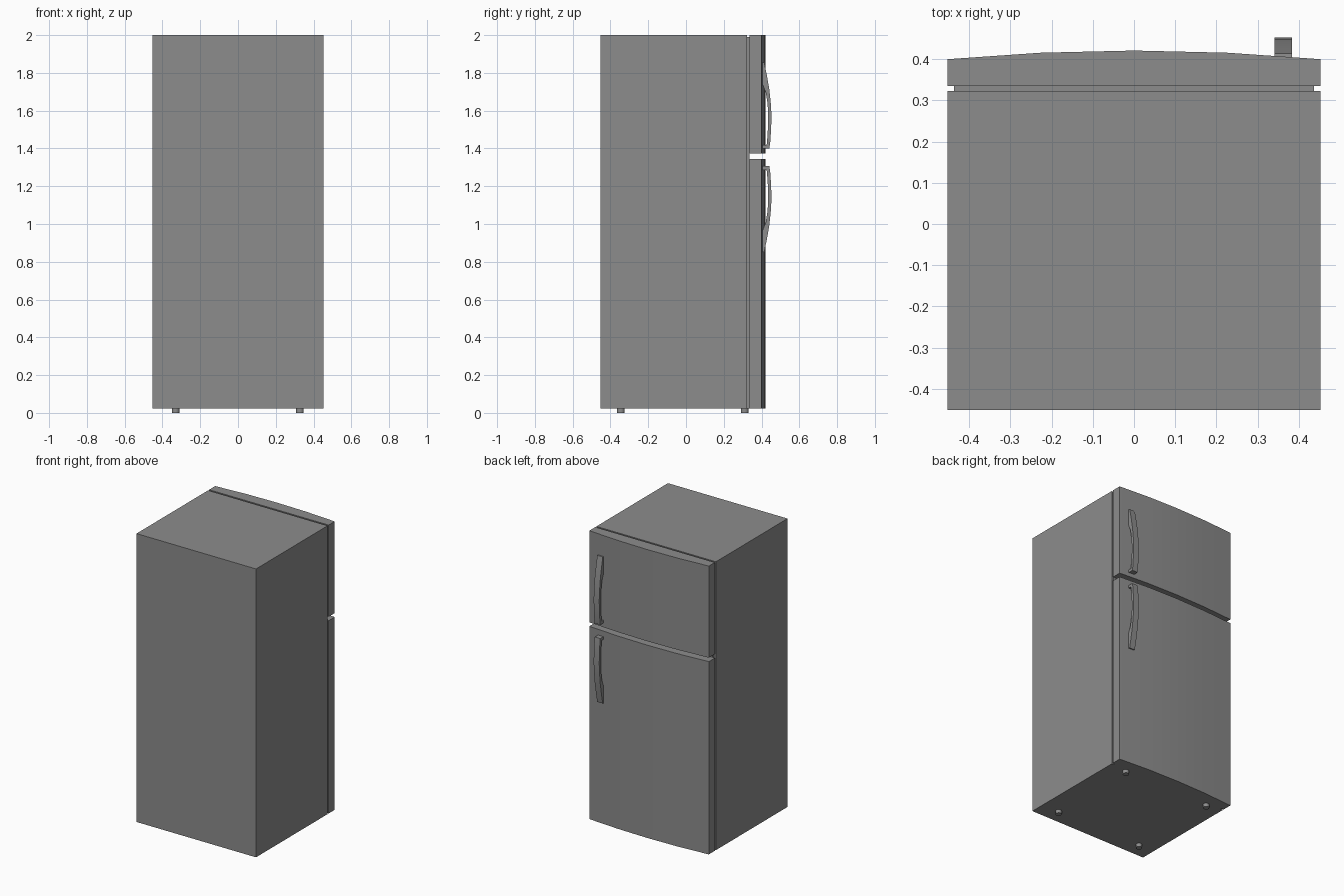
import bpy, bmesh, math

if "Cube" in bpy.data.objects:
    bpy.data.objects.remove(bpy.data.objects["Cube"])

# Dark grey finish shared by all parts
grey = bpy.data.materials.new("dark_grey")
grey.diffuse_color = (0.265, 0.265, 0.265, 1)
grey.use_nodes = True
grey.node_tree.nodes["Principled BSDF"].inputs["Base Color"].default_value = grey.diffuse_color


def prism(name, outline, vec, to_point):
    """Extrude a closed 2D outline along vec and add it as an object."""
    bm = bmesh.new()
    face = bm.faces.new([bm.verts.new(to_point(a, b)) for a, b in outline])
    ext = bmesh.ops.extrude_face_region(bm, geom=[face])
    bmesh.ops.translate(bm, vec=vec, verts=[g for g in ext["geom"] if isinstance(g, bmesh.types.BMVert)])
    bmesh.ops.recalc_face_normals(bm, faces=bm.faces)
    mesh = bpy.data.meshes.new(name)
    bm.to_mesh(mesh)
    bm.free()
    mesh.materials.append(grey)
    ob = bpy.data.objects.new(name, mesh)
    bpy.context.collection.objects.link(ob)
    return ob


def smooth(ob, degrees=30):
    bpy.ops.object.select_all(action='DESELECT')
    ob.select_set(True)
    bpy.context.view_layer.objects.active = ob
    bpy.ops.object.shade_smooth_by_angle(angle=math.radians(degrees))


def box(name, half_x, y0, y1, z0, z1):
    outline = [(-half_x, y0), (half_x, y0), (half_x, y1), (-half_x, y1)]
    return prism(name, outline, (0, 0, z1 - z0), lambda x, y: (x, y, z0))


W = 0.453
BASE = 0.024

# Cabinet and the recessed seal behind the doors
box("cabinet", W, -0.452, 0.323, BASE, 2.0)
box("door_seal", 0.437, 0.323, 0.335, BASE, 1.99)

# Doors with a gently bowed front
bow = [(W * t, 0.421 - 0.021 * t * t) for t in (1, 0.5, 0, -0.5, -1)]
door_outline = [(-W, 0.335), (W, 0.335)] + bow
for name, z0, z1 in (("fridge_door", BASE, 1.345), ("freezer_door", 1.372, 2.0)):
    smooth(prism(name, door_outline, (0, 0, z1 - z0), lambda x, y, z=z0: (x, y, z)))

# Handles: side profile (y, height from the split), mirrored for the lower door
SPLIT = 1.353
outer = [(0.400, 0.503), (0.414, 0.502), (0.428, 0.435), (0.441, 0.360), (0.449, 0.285),
         (0.453, 0.215), (0.450, 0.140), (0.446, 0.080), (0.441, 0.047)]
inner = [(0.400, 0.047), (0.400, 0.066), (0.427, 0.066), (0.431, 0.110), (0.435, 0.180),
         (0.435, 0.235), (0.431, 0.290), (0.422, 0.345), (0.400, 0.400)]
for name, side in (("freezer_handle", 1), ("fridge_handle", -1)):
    ob = prism(name, outer + inner, (0.042, 0, 0),
               lambda y, h, s=side: (0.341, y, SPLIT + s * h))
    smooth(ob, 25)

# Four round feet
for label, y in (("front", -0.345), ("back", 0.311)):
    for side, x in (("left", -0.33), ("right", 0.328)):
        bpy.ops.mesh.primitive_cylinder_add(vertices=16, radius=0.02, depth=BASE + 0.002,
                                            location=(x, y, (BASE + 0.002) / 2))
        foot = bpy.context.object
        foot.name = f"{label}_{side}_foot"
        foot.data.materials.append(grey)
        smooth(foot)
